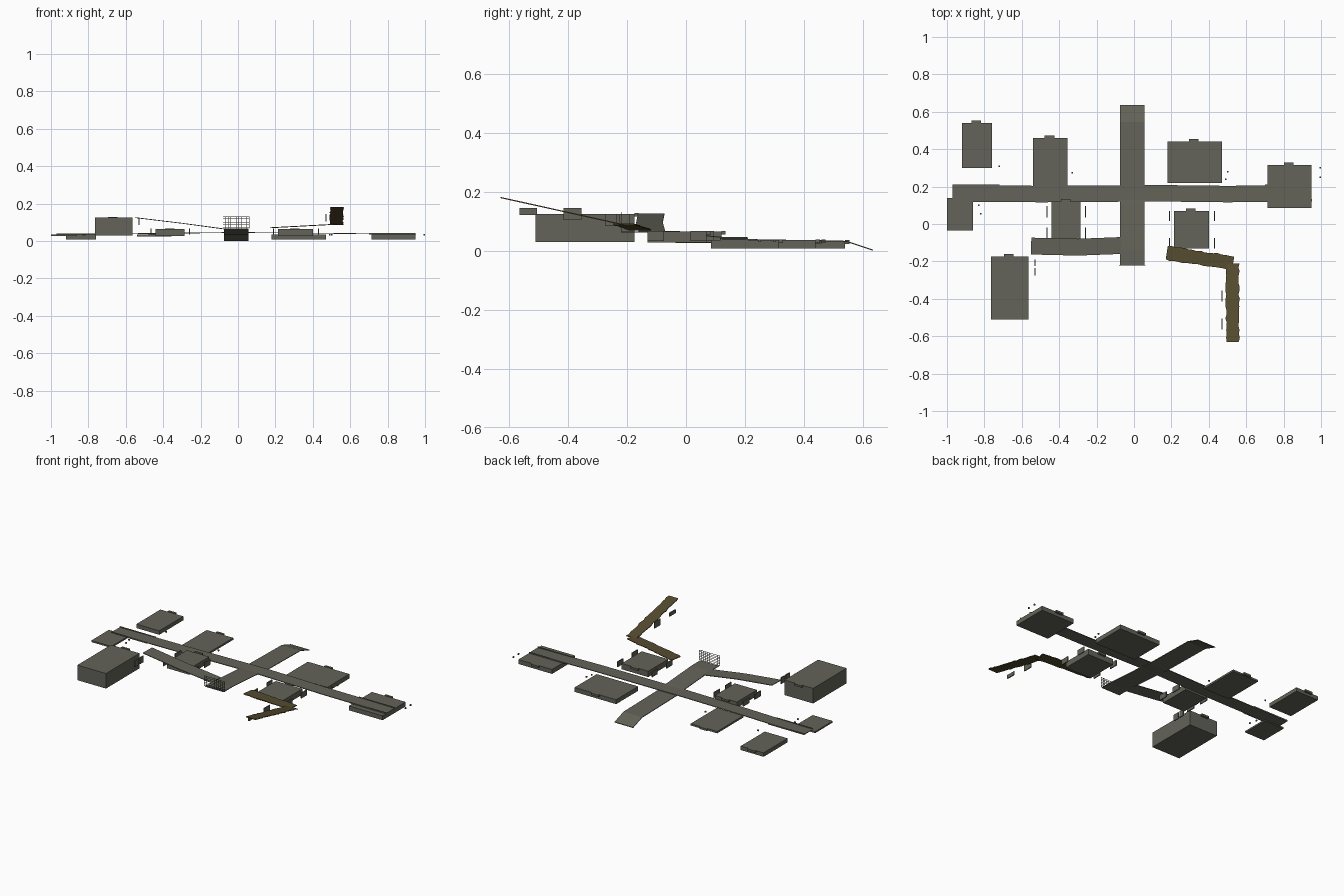
import bpy, bmesh, random
from mathutils import Vector

random.seed(4)
cube = bpy.data.objects.get("Cube")
if cube:
    bpy.data.objects.remove(cube, do_unlink=True)


def material(name, rgb):
    m = bpy.data.materials.new(name)
    m.use_nodes = True
    m.diffuse_color = (*rgb, 1)
    m.node_tree.nodes["Principled BSDF"].inputs["Base Color"].default_value = (*rgb, 1)
    return m


STONE = material("grey_olive_stone", (0.125, 0.125, 0.1))
WOOD = material("brown_wood", (0.09, 0.07, 0.028))


def finish(bm, name, mat):
    bmesh.ops.recalc_face_normals(bm, faces=bm.faces)
    mesh = bpy.data.meshes.new(name)
    bm.to_mesh(mesh)
    bm.free()
    mesh.materials.append(mat)
    ob = bpy.data.objects.new(name, mesh)
    bpy.context.collection.objects.link(ob)
    return ob


def add_box(bm, x0, x1, y0, y1, z0, z1):
    verts = bmesh.ops.create_cube(bm, size=1)["verts"]
    for v in verts:
        v.co = ((x0 + x1) / 2 + v.co.x * (x1 - x0),
                (y0 + y1) / 2 + v.co.y * (y1 - y0),
                (z0 + z1) / 2 + v.co.z * (z1 - z0))


def box(name, *size):
    bm = bmesh.new()
    add_box(bm, *size)
    return finish(bm, name, STONE)


def ribbon(name, points, width, mat, jitter=0, thick=0.004):
    """Thin strip swept along a path, its top on the path."""
    bm = bmesh.new()
    points = [Vector(p) for p in points]
    rings = []
    for i, p in enumerate(points):
        d = points[min(i + 1, len(points) - 1)] - points[max(i - 1, 0)]
        side = Vector((-d.y, d.x, 0)).normalized()
        a, b = (width / 2 + random.uniform(-jitter, jitter) for _ in range(2))
        down = Vector((0, 0, -thick))
        rings.append([bm.verts.new(q) for q in
                      (p + side * a, p - side * b, p - side * b + down, p + side * a + down)])
    for r, s in zip(rings, rings[1:]):
        for k in range(4):
            bm.faces.new((r[k], r[k - 1], s[k - 1], s[k]))
    bm.faces.new(rings[0])
    bm.faces.new(rings[-1][::-1])
    return finish(bm, name, mat)


def steps(a, b, n):
    return [Vector(a).lerp(Vector(b), i / n) for i in range(n + 1)]


# Rectangular platforms, each with a small tab on its back edge
platforms = {
    "back_right_platform": (-0.92, -0.76, 0.30, 0.54, 0.008, 0.033),
    "inner_back_right_platform": (-0.54, -0.355, 0.20, 0.46, 0.024, 0.036),
    "inner_back_left_platform": (0.18, 0.47, 0.22, 0.44, 0.008, 0.036),
    "left_end_platform": (0.715, 0.95, 0.085, 0.315, 0.008, 0.036),
    "inner_right_platform": (-0.44, -0.285, -0.08, 0.12, 0.028, 0.065),
    "inner_left_platform": (0.215, 0.40, -0.13, 0.07, 0.028, 0.065),
    "front_right_block": (-0.765, -0.565, -0.51, -0.175, 0.03, 0.125),
}
for name, s in platforms.items():
    box(name, *s)
    mid = s[0] + (s[1] - s[0]) * 0.48
    box(name + "_tab", mid - 0.026, mid + 0.026, s[3], s[3] + 0.014, s[5] - 0.009, s[5] + 0.003)
box("right_end_platform", -1.0, -0.86, -0.035, 0.14, 0.026, 0.036)

# Walkways
ribbon("main_walkway", [(-0.97, 0.165, 0.036), (-0.5, 0.16, 0.042), (-0.08, 0.163, 0.047),
                        (0.08, 0.165, 0.047), (0.5, 0.16, 0.043), (0.95, 0.165, 0.038)], 0.088, STONE)
ribbon("cross_walkway", [(-0.01, 0.635, 0.004), (-0.01, 0.545, 0.034), (-0.01, 0.2, 0.04),
                         (-0.01, 0.1, 0.05), (-0.01, -0.14, 0.066), (-0.01, -0.22, 0.066)], 0.13, STONE)
ribbon("right_ramp", [(-0.55, -0.118, 0.127), (-0.3, -0.124, 0.097), (-0.07, -0.115, 0.066)], 0.09, STONE)

# Low curbs along the main walkway
for y in (0.12, 0.207):
    for x0, x1, z in ((-0.97, -0.72, 0.036), (0.7, 0.95, 0.038)):
        box("walkway_curb", x0, x1, y - 0.003, y + 0.003, z - 0.003, z + 0.005)

# Wooden ramp with uneven edges, turning a corner
ribbon("lower_wood_ramp", steps((0.175, -0.155, 0.073), (0.53, -0.21, 0.092), 16), 0.074, WOOD, 0.004)
ribbon("upper_wood_ramp", steps((0.527, -0.21, 0.09), (0.527, -0.63, 0.183), 20), 0.07, WOOD, 0.004)

# Rail panels beside the platforms and ramps
rails = [(0.47, -0.415, -0.355, 0.105, 0.145), (0.47, -0.565, -0.505, 0.122, 0.145),
         (-0.53, -0.225, -0.19, 0.085, 0.125), (-0.53, -0.275, -0.235, 0.085, 0.125)]
for x in (-0.465, -0.26):
    rails += [(x, 0.035, 0.095, 0.034, 0.068), (x, -0.08, -0.02, 0.034, 0.068)]
for x in (0.19, 0.43):
    rails += [(x, 0.015, 0.07, 0.034, 0.068), (x, -0.13, -0.075, 0.034, 0.068)]
for x, y0, y1, z0, z1 in rails:
    box("rail_panel", x - 0.003, x + 0.003, y0, y1, z0, z1)

# Small marker studs
for x, y in ((-0.72, 0.31), (-0.33, 0.275), (0.5, 0.28), (0.49, 0.24), (-0.83, 0.1),
             (-0.82, 0.055), (0.995, 0.3), (0.995, 0.25)):
    box("marker_stud", x - 0.004, x + 0.004, y - 0.004, y + 0.004, 0.03, 0.038)

# Open mesh screen at the front of the cross walkway
bm = bmesh.new()
for i in range(11):
    x = -0.08 + i * 0.014
    add_box(bm, x - 0.001, x + 0.001, -0.221, -0.219, 0.066, 0.13)
for i in range(7):
    z = 0.07 + i * 0.01
    add_box(bm, -0.081, 0.061, -0.221, -0.219, z - 0.001, z + 0.001)
finish(bm, "mesh_screen", STONE)
